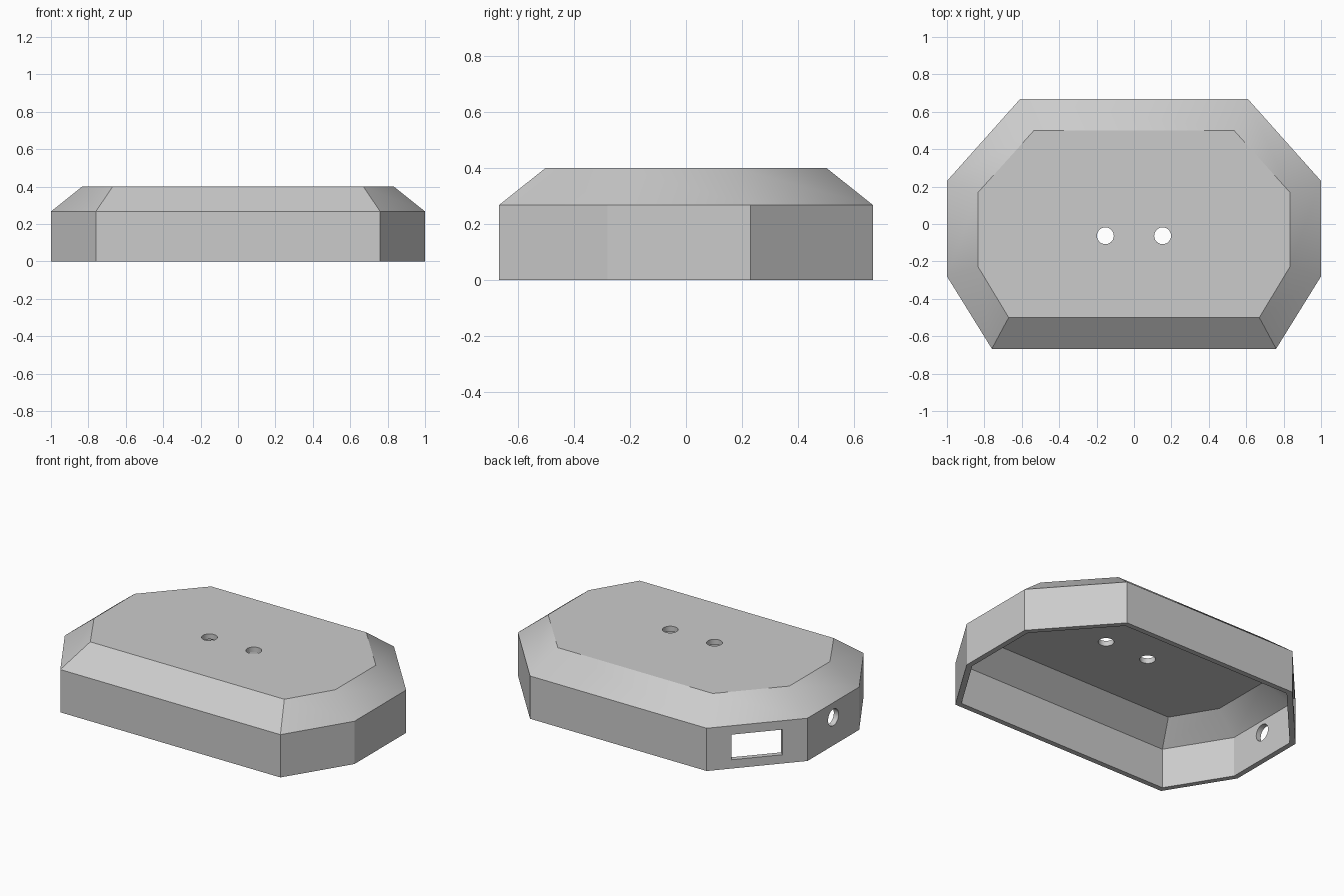
import bpy
import bmesh
import math
from mathutils import Matrix, Vector

if "Cube" in bpy.data.objects:
    bpy.data.objects.remove(bpy.data.objects["Cube"], do_unlink=True)

WALL = 0.033
SHOULDER, HEIGHT = 0.267, 0.4

grey = bpy.data.materials.new("plain grey")
grey.use_nodes = True
grey.diffuse_color = (0.6, 0.6, 0.6, 1)
grey.node_tree.nodes["Principled BSDF"].inputs["Base Color"].default_value = grey.diffuse_color


def mirrored(half):
    """Close a right-hand half outline, front to back, across x = 0."""
    return half + [(-x, y) for x, y in reversed(half)]


def make_object(name, bm):
    bmesh.ops.recalc_face_normals(bm, faces=bm.faces)
    mesh = bpy.data.meshes.new(name)
    bm.to_mesh(mesh)
    bm.free()
    mesh.materials.append(grey)
    obj = bpy.data.objects.new(name, mesh)
    bpy.context.collection.objects.link(obj)
    return obj


# Open-bottomed lid: vertical walls, sloped shoulder, flat top
base = mirrored([(0.76, -0.667), (1, -0.28), (1, 0.23), (0.61, 0.667)])
top = mirrored([(0.67, -0.5), (0.833, -0.23), (0.833, 0.17), (0.535, 0.5)])
bm = bmesh.new()
rings = [[bm.verts.new((x, y, z)) for x, y in outline]
         for outline, z in ((base, 0), (base, SHOULDER), (top, HEIGHT))]
for low, high in zip(rings, rings[1:]):
    for i in range(len(low)):
        j = (i + 1) % len(low)
        bm.faces.new((low[i], low[j], high[j], high[i]))
bm.faces.new(rings[-1])
# Orient outward, using the top face as reference
bmesh.ops.recalc_face_normals(bm, faces=bm.faces)
lid = make_object("case_lid", bm)

shell = lid.modifiers.new("wall thickness", "SOLIDIFY")
shell.thickness = WALL
shell.offset = -1
shell.use_even_offset = True
shell.solidify_mode = "NON_MANIFOLD"
shell.nonmanifold_thickness_mode = "CONSTRAINTS"


# Cutters for the openings
def round_cutter(name, centre, radius, rotation):
    bm = bmesh.new()
    bmesh.ops.create_cone(bm, cap_ends=True, segments=32, radius1=radius, radius2=radius,
                          depth=0.2, matrix=Matrix.Translation(centre) @ rotation)
    return make_object(name, bm)


upright = Matrix.Identity(4)
sideways = Matrix.Rotation(math.pi / 2, 4, "Y")
cutters = [round_cutter("top_hole_cutter", (x, -0.063, HEIGHT), 0.045, upright)
           for x in (-0.153, 0.153)]
cutters.append(round_cutter("cable_hole_cutter", (-1, -0.025, 0.175), 0.052, sideways))

# Rectangular window in the middle of the back corner wall
a, b = Vector((-0.61, 0.667, 0)), Vector((-1, 0.23, 0))
along = b - a
middle = (a + b) / 2 + Vector((0, 0, 0.133))
bm = bmesh.new()
bmesh.ops.create_cube(bm, size=1, matrix=Matrix.Translation(middle)
                      @ Matrix.Rotation(math.atan2(along.y, along.x), 4, "Z")
                      @ Matrix.Diagonal((0.295, 0.2, 0.157, 1)))
cutters.append(make_object("window_cutter", bm))

for cutter in cutters:
    cutter.hide_render = True
    cut = lid.modifiers.new(cutter.name, "BOOLEAN")
    cut.operation = "DIFFERENCE"
    cut.solver = "EXACT"
    cut.object = cutter

# Fix the cuts into the mesh, then discard the cutters
bpy.ops.object.select_all(action="DESELECT")
lid.select_set(True)
bpy.context.view_layer.objects.active = lid
for modifier in list(lid.modifiers):
    bpy.ops.object.modifier_apply(modifier=modifier.name)
for cutter in cutters:
    bpy.data.objects.remove(cutter, do_unlink=True)

bpy.ops.object.shade_smooth_by_angle(angle=math.radians(30))
